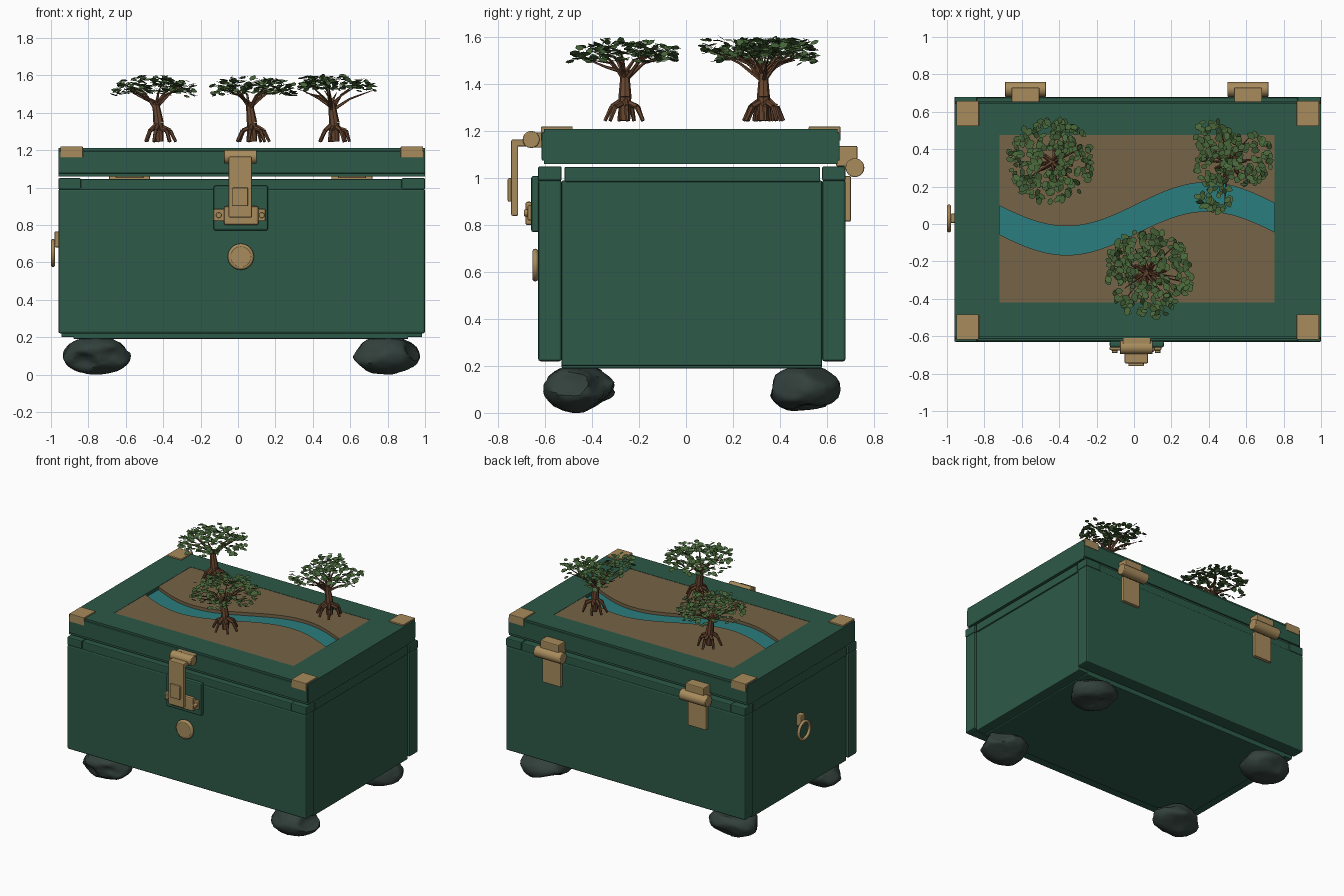
import bpy, bmesh, math, random
from mathutils import Vector, Matrix

if "Cube" in bpy.data.objects:
    bpy.data.objects.remove(bpy.data.objects["Cube"])

random.seed(7)


def material(name, r, g, b):
    m = bpy.data.materials.new(name)
    m.diffuse_color = (r, g, b, 1)
    m.use_nodes = True
    m.node_tree.nodes["Principled BSDF"].inputs["Base Color"].default_value = m.diffuse_color
    return m


GREEN = material("chest green", 0.026, 0.1, 0.065)
BRASS = material("brass", 0.39, 0.26, 0.107)
EARTH = material("earth brown", 0.18, 0.125, 0.063)
WATER = material("river teal", 0.024, 0.205, 0.21)
ROCK = material("dark rock", 0.033, 0.052, 0.045)
BARK = material("bark brown", 0.14, 0.062, 0.03)
LEAF = material("leaf green", 0.065, 0.135, 0.042)


def finish(name, bm, mat, bevel=0, smooth=False):
    bmesh.ops.recalc_face_normals(bm, faces=bm.faces)
    for f in bm.faces:
        f.smooth = smooth
    me = bpy.data.meshes.new(name)
    bm.to_mesh(me)
    bm.free()
    me.materials.append(mat)
    ob = bpy.data.objects.new(name, me)
    bpy.context.collection.objects.link(ob)
    if bevel:
        mod = ob.modifiers.new("bevel", 'BEVEL')
        mod.width, mod.segments = bevel, 2
    if smooth:
        bpy.ops.object.select_all(action='DESELECT')
        ob.select_set(True)
        bpy.context.view_layer.objects.active = ob
        bpy.ops.object.shade_smooth_by_angle(angle=math.radians(40))
    return ob


def cube(x, y, z):
    """bmesh box from (min, max) pairs"""
    bm = bmesh.new()
    bmesh.ops.create_cube(bm, size=1)
    for v in bm.verts:
        v.co = [p[0] if c < 0 else p[1] for c, p in zip(v.co, (x, y, z))]
    return bm


def box(name, x, y, z, mat, bevel=0.006):
    return finish(name, cube(x, y, z), mat, bevel)


def limb(bm, a, b, r1, r2, sides=8):
    a, b = Vector(a), Vector(b)
    d = b - a
    rot = Vector((0, 0, 1)).rotation_difference(d).to_matrix().to_4x4()
    bmesh.ops.create_cone(bm, cap_ends=True, segments=sides, radius1=r1, radius2=r2,
                          depth=d.length, matrix=Matrix.Translation((a + b) / 2) @ rot)


def rod(name, a, b, r, mat, bevel=0.004):
    bm = bmesh.new()
    limb(bm, a, b, r, r, 32)
    return finish(name, bm, mat, bevel, True)


def ring(name, loc, rot, major, minor):
    bpy.ops.mesh.primitive_torus_add(location=loc, rotation=rot, major_radius=major,
                                     minor_radius=minor, major_segments=32, minor_segments=10)
    ob = bpy.context.object
    ob.name = name
    ob.data.materials.append(BRASS)
    bpy.ops.object.shade_smooth()


# chest body: front and back panels, recessed sides, base
X0, X1 = -0.96, 1.0
box("front_panel", (X0, X1), (-0.63, -0.53), (0.22, 0.992), GREEN, 0.01)
box("back_panel", (X0, X1), (0.58, 0.68), (0.22, 0.992), GREEN, 0.01)
box("left_panel", (X0 + 0.015, X0 + 0.1), (-0.53, 0.58), (0.2, 0.99), GREEN)
box("right_panel", (X1 - 0.1, X1 - 0.015), (-0.53, 0.58), (0.2, 0.99), GREEN)
box("base", (-0.88, 0.91), (-0.53, 0.58), (0.19, 0.25), GREEN)

# rim along the top of the body, with corner blocks
for y in ((-0.63, -0.53), (0.58, 0.68)):
    box("rim_long", (-0.84, 0.875), (y[0] + 0.004, y[1] - 0.004), (0.985, 1.046), GREEN)
    for x in ((X0, -0.84), (0.875, X1)):
        box("rim_corner", x, y, (0.99, 1.05), GREEN)
for x in ((X0 + 0.005, -0.86), (0.9, X1 - 0.005)):
    box("rim_side", x, (-0.518, 0.572), (0.985, 1.048), GREEN)

# lid with a sunken tray in its top
IX, IY = (-0.72, 0.75), (-0.42, 0.475)
bm = cube((X0, X1), (-0.605, 0.645), (1.06, 1.21))
bm.faces.ensure_lookup_table()
top = max(bm.faces, key=lambda f: f.calc_center_median().z)
bmesh.ops.inset_region(bm, faces=[top], thickness=0.2)
for v in top.verts:
    v.co.x = IX[0] if v.co.x < 0 else IX[1]
    v.co.y = IY[0] if v.co.y < 0 else IY[1]
low = bmesh.ops.extrude_discrete_faces(bm, faces=[top])["faces"][0]
bmesh.ops.translate(bm, verts=low.verts, vec=(0, 0, -0.04))
finish("lid", bm, GREEN).modifiers.clear()
for y in ((-0.615, -0.6), (0.64, 0.655)):
    box("lid_lip", (X0 + 0.002, X1 - 0.002), y, (1.075, 1.195), GREEN, 0.005)

# river bed and the two banks beside it
box("river", IX, IY, (1.168, 1.185), WATER, 0)


def bank(name, edge, offset):
    bm = bmesh.new()
    n = 40
    pts = [(IX[0], edge), (IX[1], edge)]
    for i in range(n, -1, -1):
        x = IX[0] + (IX[1] - IX[0]) * i / n
        pts.append((x, 0.028 + 0.117 * math.sin(math.tau * (x - 0.015) / 1.5) + offset))
    f = bm.faces.new([bm.verts.new((x, y, 1.169)) for x, y in pts])
    ext = bmesh.ops.extrude_face_region(bm, geom=[f])["geom"]
    bmesh.ops.translate(bm, vec=(0, 0, 0.039),
                        verts=[g for g in ext if isinstance(g, bmesh.types.BMVert)])
    finish(name, bm, EARTH)


bank("front_bank", IY[0], -0.077)
bank("back_bank", IY[1], 0.077)

# brass corner plates folded over the lid edge
for x in ((-0.95, -0.83), (0.87, 0.99)):
    for s, ye in ((1, -0.618), (-1, 0.658)):
        box("corner_top", x, sorted((ye, ye + s * 0.135)), (1.205, 1.22), BRASS, 0.003)
        box("corner_edge", x, sorted((ye, ye + s * 0.015)), (1.16, 1.218), BRASS, 0.003)

# front latch
box("latch_plate", (-0.13, 0.16), (-0.66, -0.625), (0.77, 1.01), GREEN, 0.01)
box("latch_mount", (-0.06, 0.09), (-0.65, -0.605), (1.13, 1.195), BRASS)
rod("latch_pivot", (-0.075, -0.66, 1.165), (0.1, -0.66, 1.165), 0.036, BRASS)
box("hasp_arm", (-0.05, 0.075), (-0.745, -0.665), (1.135, 1.165), BRASS)
box("hasp", (-0.05, 0.075), (-0.745, -0.715), (0.84, 1.163), BRASS)
box("hasp_pad", (-0.03, 0.053), (-0.76, -0.74), (0.9, 1.0), BRASS)
box("staple_plate", (-0.13, 0.147), (-0.675, -0.655), (0.82, 0.885), BRASS)
box("staple", (-0.075, 0.11), (-0.685, -0.655), (0.8, 0.9), BRASS, 0.01)
for x in (-0.103, 0.127):
    rod("latch_screw", (x, -0.69, 0.852), (x, -0.665, 0.852), 0.015, BRASS)

# round lock medallion
rod("lock_disc", (0.015, -0.655, 0.63), (0.015, -0.625, 0.63), 0.056, BRASS)
ring("lock_rim", (0.015, -0.642, 0.63), (math.pi / 2, 0, 0), 0.057, 0.013)

# ring pull on the left side
box("pull_mount", (-0.982, -0.94), (0.005, 0.055), (0.68, 0.765), BRASS, 0.008)
ring("pull_ring", (-0.989, 0.03, 0.65), (0, math.pi / 2, 0), 0.064, 0.011)

# back hinges
for c in (-0.58, 0.61):
    rod("hinge_barrel", (c - 0.11, 0.72, 1.045), (c + 0.11, 0.72, 1.045), 0.04, BRASS)
    box("hinge_upper", (c - 0.075, c + 0.075), (0.64, 0.73), (1.05, 1.138), BRASS)
    box("hinge_lower", (c - 0.075, c + 0.075), (0.675, 0.703), (0.815, 1.01), BRASS)

# boulder feet
for x in (-0.755, 0.79):
    for y in (-0.455, 0.505):
        bm = bmesh.new()
        bmesh.ops.create_icosphere(bm, subdivisions=4, radius=1)
        dents = [Vector((random.gauss(0, 1), random.gauss(0, 1), random.gauss(0, 1))).normalized()
                 for _ in range(16)]
        for v in bm.verts:
            n = v.co.normalized()
            for d in dents:
                over = n.dot(d) - 0.84
                if over > 0:
                    v.co -= d * over * 0.8
            v.co *= random.uniform(0.99, 1.02)
            v.co = (x + v.co.x * 0.183, y + v.co.y * 0.153, 0.102 + v.co.z * 0.102)
            v.co.z = max(v.co.z, 0)
        finish("boulder_foot", bm, ROCK, 0, True)


# mangrove trees: prop roots, trunk, spread branches and loose leaves
def tree(x, y, clumps, roots):
    wood, leaves = bmesh.new(), bmesh.new()
    base = Vector((x, y, 1.245))
    knee = base + Vector((-0.005, 0, 0.1))
    crown = base + Vector((-0.02, 0, 0.21))
    limb(wood, base, knee, 0.022, 0.027)
    limb(wood, knee, crown, 0.028, 0.018)
    for i in range(roots):
        a = math.tau * i / roots + random.uniform(-0.2, 0.2)
        d = Vector((math.cos(a), math.sin(a), 0))
        mid = base + d * 0.058 + Vector((0, 0, 0.06))
        limb(wood, knee + Vector((0, 0, random.uniform(-0.03, 0.01))), mid, 0.013, 0.011, 6)
        limb(wood, mid, base + d * random.uniform(0.075, 0.09), 0.011, 0.008, 6)
    for cx, cy, r, count in clumps:
        for i in range(max(3, count // 22)):
            a = i * 2.4 + random.random()
            q = r * random.uniform(0.5, 0.9)
            tip = Vector((cx + q * math.cos(a), cy + q * math.sin(a), random.uniform(1.5, 1.56)))
            mid = crown.lerp(tip, 0.45) + Vector((0, 0, random.uniform(-0.01, 0.02)))
            limb(wood, crown - Vector((0, 0, random.uniform(0, 0.05))), mid, 0.01, 0.006, 5)
            limb(wood, mid, tip, 0.006, 0.002, 5)
        for i in range(count):
            a, q = random.uniform(0, math.tau), r * math.sqrt(random.uniform(0.06, 1))
            p = Vector((cx + q * math.cos(a), cy + q * math.sin(a),
                        1.565 - 0.05 * (q / 0.24) ** 2 + random.uniform(-0.035, 0.035)))
            turn = Matrix.Rotation(random.uniform(0, math.tau), 3, 'Z') @ \
                Matrix.Rotation(random.gauss(0, 0.3), 3, 'X') @ Matrix.Rotation(random.gauss(0, 0.3), 3, 'Y')
            s = random.uniform(0.8, 1.15)
            shape = ((-0.022, 0), (-0.008, -0.015), (0.012, -0.014), (0.024, 0), (0.012, 0.014), (-0.008, 0.015))
            leaves.faces.new([leaves.verts.new(p + turn @ Vector((u * s, v * s, 0))) for u, v in shape])
    finish("tree_wood", wood, BARK, 0, True)
    finish("tree_leaves", leaves, LEAF)


tree(-0.42, 0.33, [(-0.445, 0.34, 0.225, 240)], 7)
tree(0.08, -0.26, [(0.075, -0.265, 0.235, 250)], 7)
tree(0.52, 0.33, [(0.6, 0.35, 0.14, 95), (0.42, 0.46, 0.1, 50), (0.43, 0.15, 0.09, 38), (0.42, 0.3, 0.1, 35)], 7)
